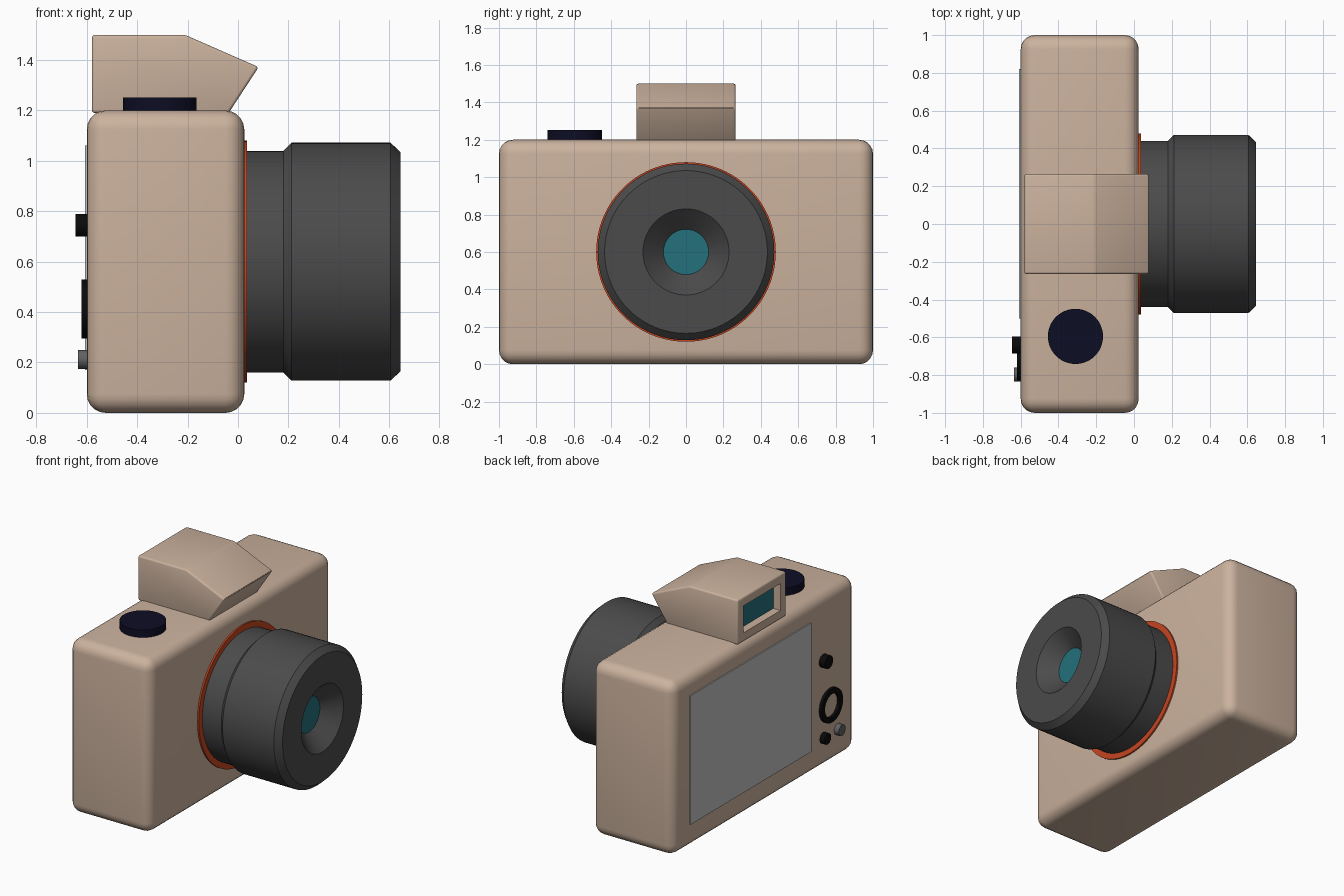
import bpy, bmesh, math
from mathutils import Matrix, Vector

if "Cube" in bpy.data.objects:
    bpy.data.objects.remove(bpy.data.objects["Cube"])


def material(name, rgb):
    m = bpy.data.materials.new(name)
    m.use_nodes = True
    m.diffuse_color = (*rgb, 1)
    m.node_tree.nodes["Principled BSDF"].inputs["Base Color"].default_value = (*rgb, 1)
    return m


TAN = material("tan shell", (0.60, 0.445, 0.34))
CHARCOAL = material("charcoal barrel", (0.07, 0.07, 0.07))
TEAL = material("teal glass", (0.017, 0.16, 0.20))
ORANGE = material("orange trim", (0.56, 0.06, 0.015))
NAVY = material("navy button", (0.004, 0.004, 0.018))
BLACK = material("black button", (0.003, 0.003, 0.003))
SCREEN = material("grey screen", (0.54, 0.54, 0.54))
KNOB = material("grey button", (0.12, 0.12, 0.12))


def finish(name, bm, *mats):
    bmesh.ops.recalc_face_normals(bm, faces=bm.faces)
    mesh = bpy.data.meshes.new(name)
    bm.to_mesh(mesh)
    bm.free()
    for m in mats:
        mesh.materials.append(m)
    ob = bpy.data.objects.new(name, mesh)
    bpy.context.collection.objects.link(ob)
    bpy.ops.object.select_all(action="DESELECT")
    ob.select_set(True)
    bpy.context.view_layer.objects.active = ob
    bpy.ops.object.shade_smooth_by_angle(angle=math.radians(32))
    return ob


def box(name, lo, hi, mat, bevel=0, segments=5):
    lo, hi = Vector(lo), Vector(hi)
    bm = bmesh.new()
    bmesh.ops.create_cube(bm, size=1, matrix=Matrix.Translation((lo + hi) / 2)
                          @ Matrix.Diagonal((*(hi - lo), 1)))
    if bevel:
        bmesh.ops.bevel(bm, geom=bm.edges[:], offset=bevel, segments=segments,
                        profile=0.5, affect="EDGES")
    return finish(name, bm, mat)


def lathe(name, profile, mat, y=0, z=0, steps=64, closed=False):
    """Turn (x, radius) points about an axis running along x."""
    bm = bmesh.new()
    vs = [bm.verts.new((x, y, z + r)) for x, r in profile]
    es = [bm.edges.new(p) for p in zip(vs, vs[1:])]
    if closed:
        es.append(bm.edges.new((vs[-1], vs[0])))
    bmesh.ops.spin(bm, geom=vs + es, cent=(0, y, z), axis=(1, 0, 0),
                   angle=math.tau, steps=steps)
    bmesh.ops.remove_doubles(bm, verts=bm.verts, dist=0.0005)
    return finish(name, bm, mat)


# Body
BACK, FRONT, AXIS = -0.60, 0.025, 0.60
box("body", (BACK, -1, 0), (FRONT, 1, 1.2), TAN, bevel=0.075)

# Viewfinder hump with a recessed rear window
bm = bmesh.new()
outline = [(-0.58, 1.19), (-0.58, 1.5), (-0.21, 1.5), (0.082, 1.372), (-0.037, 1.19)]
side = bm.faces.new([bm.verts.new((x, -0.265, z)) for x, z in outline])
out = bmesh.ops.extrude_face_region(bm, geom=[side])["geom"]
bmesh.ops.translate(bm, vec=(0, 0.53, 0),
                    verts=[v for v in out if isinstance(v, bmesh.types.BMVert)])
bmesh.ops.recalc_face_normals(bm, faces=bm.faces)
bmesh.ops.bevel(bm, geom=bm.edges[:], offset=0.012, segments=3, profile=0.5, affect="EDGES")
bm.normal_update()
window = max((f for f in bm.faces if f.normal.x < -0.99), key=lambda f: f.calc_area())
bmesh.ops.inset_individual(bm, faces=[window], thickness=0.05, use_even_offset=True)
bmesh.ops.inset_individual(bm, faces=[window], thickness=0, depth=-0.055)
window.material_index = 1
finish("viewfinder", bm, TAN, TEAL)

# Lens
lathe("lens_trim_ring", [(0.0, 0.48), (0.036, 0.48), (0.036, 0.40)], ORANGE, z=AXIS, steps=96)
lathe("lens_barrel", [(0.0, 0.44), (0.18, 0.44), (0.212, 0.472), (0.605, 0.472),
                      (0.645, 0.435), (0.645, 0.23), (0.54, 0.12)],
      CHARCOAL, z=AXIS, steps=96)
lathe("lens_glass", [(0.541, 0.121), (0.541, 0)], TEAL, z=AXIS)

# Shutter button
bm = bmesh.new()
bmesh.ops.create_cone(bm, cap_ends=True, segments=48, radius1=0.146, radius2=0.146,
                      depth=0.07, matrix=Matrix.Translation((-0.31, -0.595, 1.217)))
finish("shutter_button", bm, NAVY)

# Rear screen and controls
box("rear_screen", (BACK - 0.008, -0.5, 0.17), (BACK + 0.01, 0.82, 1.06), SCREEN)
for name, y, z, r, end, mat in [
        ("upper_rear_button", -0.64, 0.745, 0.045, -0.645, BLACK),
        ("lower_rear_button", -0.64, 0.212, 0.038, -0.635, BLACK),
        ("corner_rear_button", -0.797, 0.212, 0.038, -0.635, KNOB)]:
    lathe(name, [(BACK + 0.01, r), (end, r), (end, 0)], mat, y, z, steps=20)
lathe("control_ring", [(BACK + 0.01, 0.117), (-0.62, 0.117), (-0.62, 0.08), (BACK + 0.01, 0.08)],
      BLACK, -0.712, 0.412, steps=48, closed=True)
